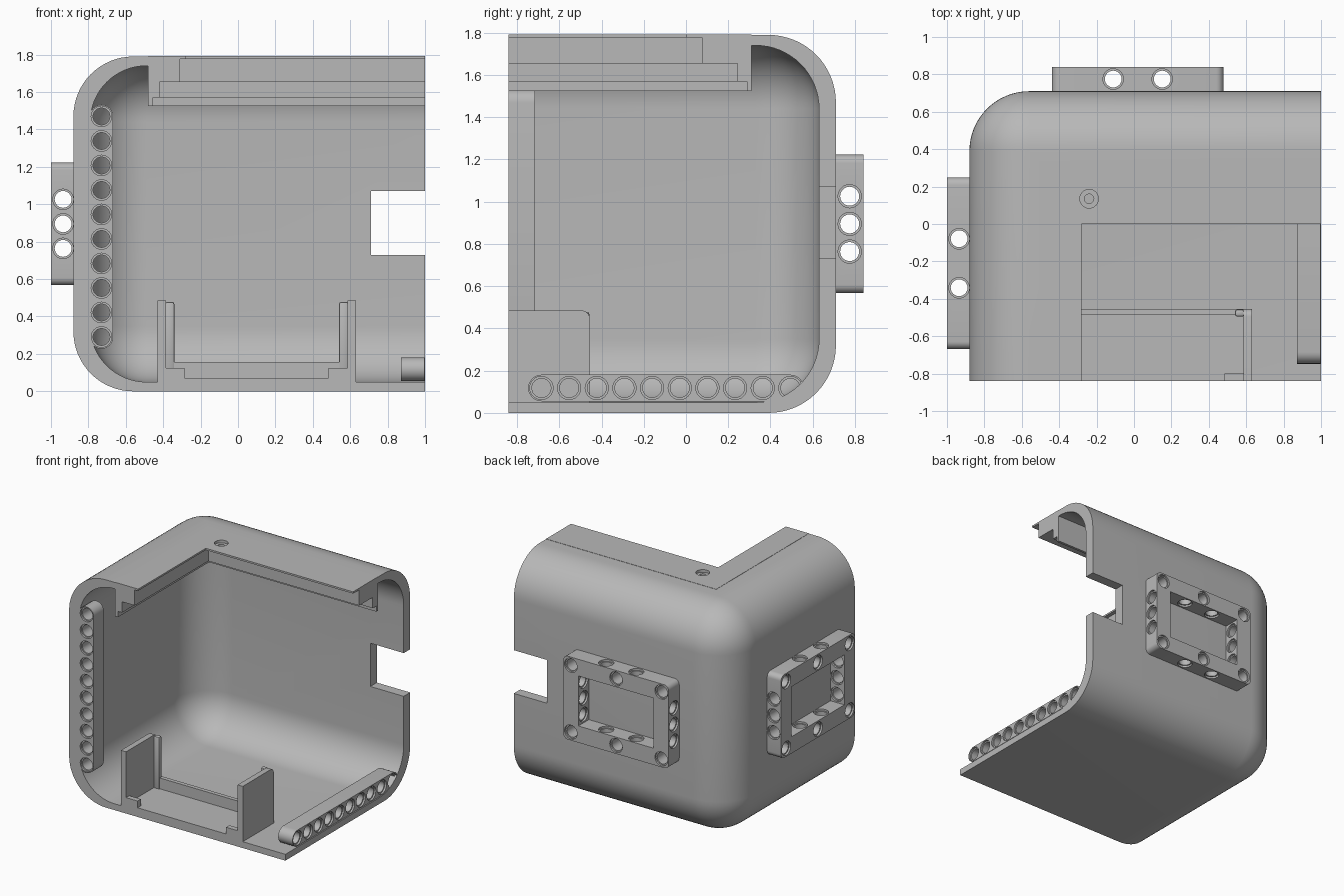
import bpy, bmesh
from math import pi, cos, sin
from mathutils import Matrix, Vector

cube = bpy.data.objects.get("Cube")
if cube:
    bpy.data.objects.remove(cube, do_unlink=True)

P = 0.131            # hole pitch
R, RIM = 0.045, 0.055  # bore and counterbore radii

grey = bpy.data.materials.new("light_grey")
grey.use_nodes = True
grey.diffuse_color = (0.48, 0.48, 0.48, 1)
grey.node_tree.nodes["Principled BSDF"].inputs["Base Color"].default_value = grey.diffuse_color


def make(name, bm):
    bmesh.ops.recalc_face_normals(bm, faces=bm.faces)
    mesh = bpy.data.meshes.new(name)
    bm.to_mesh(mesh)
    bm.free()
    mesh.materials.append(grey)
    ob = bpy.data.objects.new(name, mesh)
    bpy.context.collection.objects.link(ob)
    return ob


def activate(ob):
    bpy.ops.object.select_all(action='DESELECT')
    ob.select_set(True)
    bpy.context.view_layer.objects.active = ob


def box(name, lo, hi):
    bm = bmesh.new()
    lo, hi = Vector(lo), Vector(hi)
    bmesh.ops.create_cube(bm, size=1, matrix=Matrix.Translation((lo + hi) / 2)
                          @ Matrix.Diagonal((hi - lo).to_4d()))
    return make(name, bm)


def prism(name, points, to_3d, depth):
    """Extrude a flat outline along a vector."""
    bm = bmesh.new()
    face = bm.faces.new([bm.verts.new(to_3d(a, b)) for a, b in points])
    new = bmesh.ops.extrude_face_region(bm, geom=[face])["geom"]
    bmesh.ops.translate(bm, vec=depth, verts=[v for v in new if isinstance(v, bmesh.types.BMVert)])
    return make(name, bm)


def apply_mods(ob):
    activate(ob)
    for mod in list(ob.modifiers):
        bpy.ops.object.modifier_apply(modifier=mod.name)


def bevel(ob, width, segments):
    mod = ob.modifiers.new("round", 'BEVEL')
    mod.width, mod.segments, mod.limit_method = width, segments, 'ANGLE'
    apply_mods(ob)


def cut(ob, cutter):
    mod = ob.modifiers.new("cut", 'BOOLEAN')
    mod.operation, mod.solver, mod.object = 'DIFFERENCE', 'EXACT', cutter
    apply_mods(ob)
    bpy.data.objects.remove(cutter, do_unlink=True)


def smooth(ob):
    activate(ob)
    bpy.ops.object.shade_smooth_by_angle(angle=pi / 6)


def holes(specs, depth=0.13, bore=R, rim=RIM, lip=0.014):
    """Stepped hole cutters; each spec is a centre and an axis."""
    bm = bmesh.new()
    h, n = depth / 2, 24
    profile = [(rim, -h - 0.01), (rim, lip - h), (bore, lip - h),
               (bore, h - lip), (rim, h - lip), (rim, h + 0.01)]
    for centre, axis in specs:
        q = Vector(axis).to_track_quat('Z', 'Y')
        rings = [[bm.verts.new(Vector(centre) + q @ Vector((r * cos(2 * pi * i / n), r * sin(2 * pi * i / n), t)))
                  for i in range(n)] for r, t in profile]
        for a, b in zip(rings, rings[1:]):
            for i in range(n):
                j = (i + 1) % n
                bm.faces.new((a[i], a[j], b[j], b[i]))
        bm.faces.new(rings[0])
        bm.faces.new(rings[-1])
    return make("hole_cutter", bm)


# Rounded corner shell, open to the front and the left
shell = box("corner_shell", (-0.88, -2, 0), (2, 0.71, 1.79))
bevel(shell, 0.32, 16)
cavity = box("cavity", (-0.79, -2.4, 0.05), (2.4, 0.63, 1.74))
bevel(cavity, 0.3, 16)
cut(shell, cavity)
cut(shell, box("trim_side", (1, -3, -1), (3, 3, 3)))
cut(shell, box("trim_front", (-2, -3, -1), (3, -0.84, 3)))
cut(shell, box("roof_opening", (-0.47, -1, 1.5), (1.2, 0.3, 2)))
cut(shell, box("wall_notch", (0.71, 0.5, 0.73), (1.2, 0.9, 1.07)))
smooth(shell)


# Stepped L-shaped rim round the roof opening
def rim_layer(name, dx, dy, z0, z1):
    x, y = -0.48 + dx, 0.31 - dy
    outline = [(-0.48, -0.84), (x, -0.84), (x, y), (1, y), (1, 0.31), (-0.48, 0.31)]
    return prism(name, outline, lambda a, b: (a, b, z0), (0, 0, z1 - z0))


rim_lip = rim_layer("rim_lip", 0.2, 0.31, 1.778, 1.792)
rim_block = rim_layer("rim_block", 0.17, 0.235, 1.655, 1.778)
rim_layer("rim_step", 0.06, 0.065, 1.57, 1.655)
rim_layer("rim_skirt", 0.025, 0.02, 1.525, 1.57)
screw_at = (-0.24, 0.135, 1.72)
for part in (rim_lip, rim_block):
    cut(part, holes([(screw_at, (0, 0, 1))], 0.142, 0.025, 0.05, 0.02))
    smooth(part)


# Mounting frames with pin holes
def frame(name, location, turn):
    w, h, d = 3.5 * P, 2.5 * P, P / 2
    ob = box(name, (-w, -d, -h), (w, d, h))
    bm = bmesh.new()
    bm.from_mesh(ob.data)
    bmesh.ops.bevel(bm, geom=[e for e in bm.edges if abs(e.verts[0].co.y - e.verts[1].co.y) > d],
                    offset=0.04, segments=6, affect='EDGES', profile=0.5)
    bm.to_mesh(ob.data)
    bm.free()
    cut(ob, box("window", (P - w, -1, P - h), (w - P, 1, h - P)))
    specs = []
    for s in (-1, 1):
        specs += [((i * P, 0, s * 2 * P), (0, 1, 0)) for i in (-3, 0, 3)]
        specs += [((i * P, 0, s * 2 * P), (0, 0, 1)) for i in (-1, 1)]
        specs += [((s * 3 * P, 0, i * P), (1, 0, 0)) for i in (-1, 0, 1)]
    cut(ob, holes(specs))
    ob.location, ob.rotation_euler.z = location, turn
    smooth(ob)


frame("back_frame", (0.02, 0.775, 0.895), 0)
frame("side_frame", (-0.935, -0.21, 0.895), pi / 2)


# Round-ended beams with ten pin holes
def beam(name, location, rotation):
    r, d = 0.063, 0.125
    outline = [(s * (4.5 * P + r * cos(a)), s * r * sin(a))
               for s in (1, -1) for a in [-pi / 2 + pi * i / 12 for i in range(13)]]
    ob = prism(name, outline, lambda a, b: (a, -d / 2, b), (0, d, 0))
    cut(ob, holes([(((i - 4.5) * P, 0, 0), (0, 1, 0)) for i in range(10)], d))
    ob.location, ob.rotation_euler = location, rotation
    smooth(ob)


beam("upright_beam", (-0.73, -0.777, 0.88), (0, pi / 2, 0))
beam("floor_beam", (0.935, -0.095, 0.118), (0, 0, pi / 2))

# Open tray on the floor
box("tray_floor", (-0.43, -0.84, 0.03), (0.63, -0.455, 0.072))
box("tray_back_lip", (-0.4, -0.487, 0.04), (0.6, -0.455, 0.157))
for side, s in (("right", -1), ("left", 1)):
    def span(a, b):
        return sorted((0.1 + s * a, 0.1 + s * b))
    x0, x1 = span(0.485, 0.53)
    outline = [(-0.84, 0.04), (-0.455, 0.04)]
    outline += [(-0.495 + 0.04 * cos(a), 0.445 + 0.04 * sin(a)) for a in [pi / 12 * i for i in range(7)]]
    outline += [(-0.84, 0.485)]
    smooth(prism("tray_wall_" + side, outline, lambda a, b: (x0, a, b), (x1 - x0, 0, 0)))
    p0, p1 = span(0.44, 0.49)
    post = box("tray_post_" + side, (p0, -0.495, 0.04), (p1, -0.457, 0.478))
    bevel(post, 0.012, 2)
    smooth(post)
    b0, b1 = span(0.385, 0.49)
    box("tray_stop_" + side, (b0, -0.84, 0.06), (b1, -0.8, 0.125))
